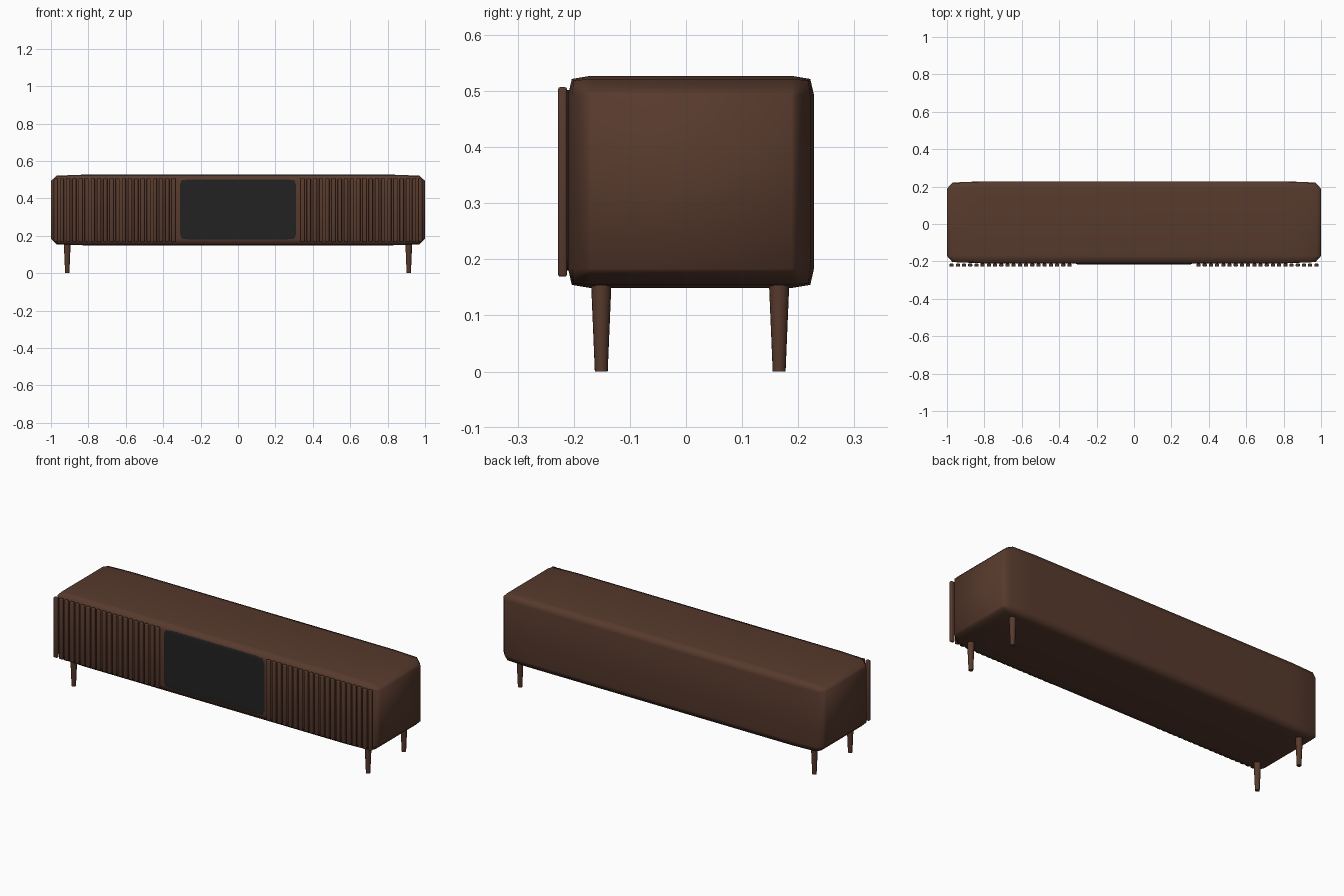
import bpy

cube = bpy.data.objects.get("Cube")
if cube:
    bpy.data.objects.remove(cube, do_unlink=True)


def material(name, colour):
    mat = bpy.data.materials.new(name)
    mat.use_nodes = True
    mat.diffuse_color = (*colour, 1)
    mat.node_tree.nodes["Principled BSDF"].inputs["Base Color"].default_value = (*colour, 1)
    return mat


walnut = material("walnut brown", (0.095, 0.042, 0.026))
black = material("matt black", (0.016, 0.016, 0.016))


def soft_box(name, low, high, mat, bevel, profile=0.7, scaled=True):
    """Box between two corners; a scaled bevel stretches with the box."""
    size = [h - l for l, h in zip(low, high)]
    centre = [(h + l) / 2 for l, h in zip(low, high)]
    bpy.ops.mesh.primitive_cube_add(size=1, location=centre)
    obj = bpy.context.object
    obj.name = name
    obj.scale = size
    if not scaled:
        bpy.ops.object.transform_apply(location=False, rotation=False, scale=True)
    mod = obj.modifiers.new("rounded edges", 'BEVEL')
    mod.width = bevel
    mod.segments = 2
    mod.profile = profile
    bpy.ops.object.modifier_apply(modifier=mod.name)
    bpy.ops.object.shade_smooth()
    obj.data.materials.append(mat)
    return obj


# Cabinet body and the dark centre panel
soft_box("cabinet_body", (-1, -0.21, 0.149), (1, 0.228, 0.527), walnut, 0.09)
soft_box("centre_panel", (-0.31, -0.216, 0.18), (0.31, -0.195, 0.502), black, 0.09)

# Vertical slats on both front doors
COUNT, FIRST, LAST, HALF = 20, 0.345, 0.975, 0.011
for side, label in ((1, "left"), (-1, "right")):
    for i in range(COUNT):
        x = side * (FIRST + (LAST - FIRST) * i / (COUNT - 1))
        soft_box(f"{label}_slat_{i + 1}", (x - HALF, -0.228, 0.169),
                 (x + HALF, -0.212, 0.507), walnut, 0.004, 0.5, False)

# Tapered round legs
for side, label in ((1, "left"), (-1, "right")):
    for y, end in ((-0.151, "front"), (0.166, "back")):
        bpy.ops.mesh.primitive_cone_add(vertices=16, radius1=0.0115, radius2=0.018,
                                        depth=0.155, location=(side * 0.913, y, 0.0775))
        leg = bpy.context.object
        leg.name = f"{end}_{label}_leg"
        leg.data.materials.append(walnut)
        bpy.ops.object.shade_smooth_by_angle()
